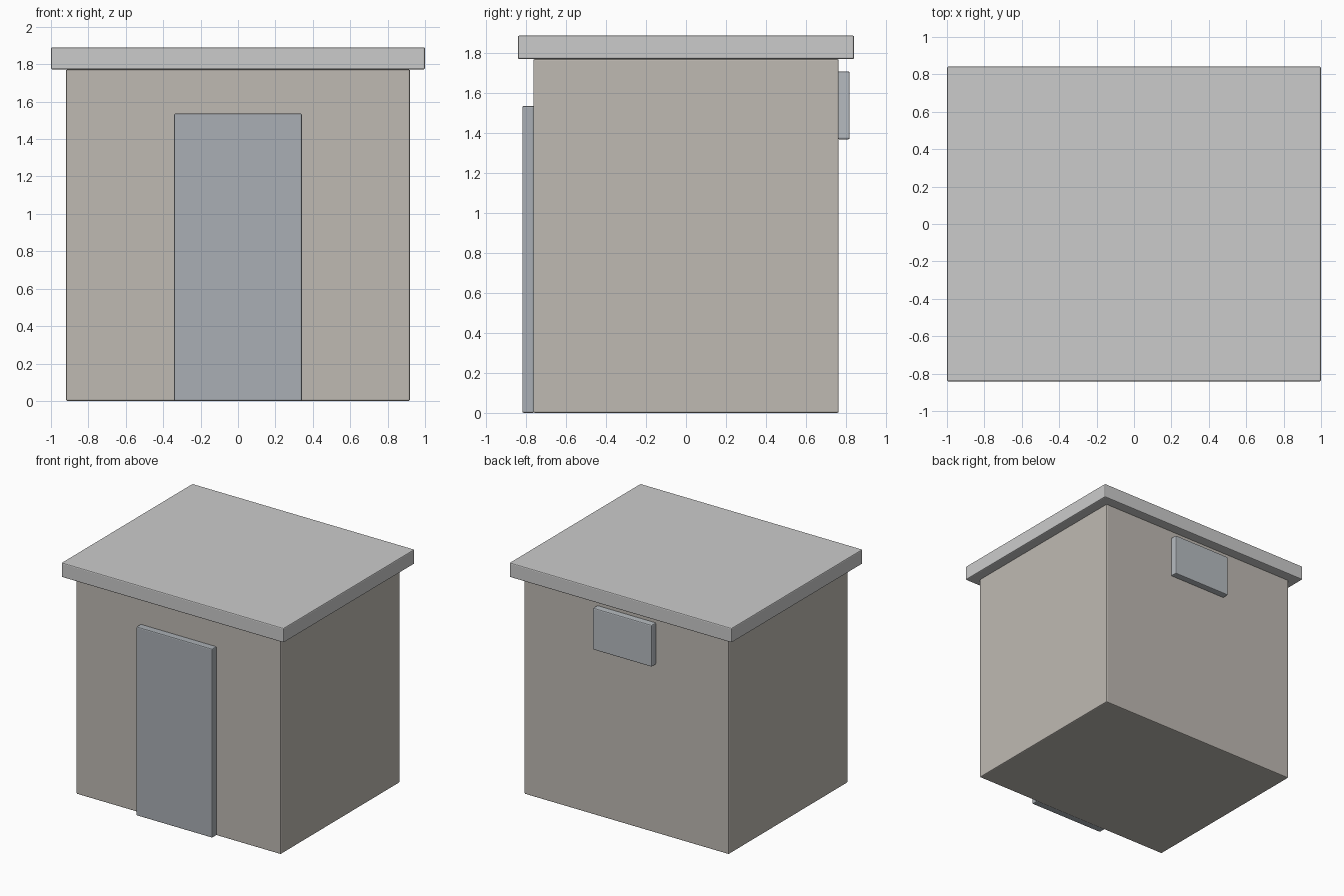
import bpy

if "Cube" in bpy.data.objects:
    bpy.data.objects.remove(bpy.data.objects["Cube"])


def box(name, x, y, z, bevel=0.008):
    """Softly bevelled box from (min, max) ranges on each axis."""
    bpy.ops.mesh.primitive_cube_add(
        size=1, location=[(a + b) / 2 for a, b in (x, y, z)])
    ob = bpy.context.object
    ob.name = name
    ob.scale = [b - a for a, b in (x, y, z)]
    bpy.ops.object.transform_apply(location=False, rotation=False, scale=True)
    mod = ob.modifiers.new("edge_bevel", 'BEVEL')
    mod.width = bevel
    mod.segments = 2
    return ob


def paint(ob, name, rgb):
    mat = bpy.data.materials.new(name)
    mat.diffuse_color = (*rgb, 1)
    mat.use_nodes = True
    mat.node_tree.nodes["Principled BSDF"].inputs["Base Color"].default_value = mat.diffuse_color
    ob.data.materials.append(mat)


# Main block of the hut
walls = box("walls", (-0.92, 0.92), (-0.765, 0.765), (0, 1.772))
paint(walls, "warm_grey", (0.52, 0.49, 0.45))

# Overhanging flat roof slab
box("roof_slab", (-1, 1), (-0.842, 0.842), (1.772, 1.89))

# Door panel on the front
door = box("door", (-0.342, 0.342), (-0.82, -0.76), (0, 1.537))
paint(door, "door_grey", (0.40, 0.43, 0.46))

# Vent panel high on the back wall
vent = box("back_vent", (-0.265, 0.265), (0.76, 0.82), (1.37, 1.71))
paint(vent, "vent_grey", (0.47, 0.50, 0.53))
